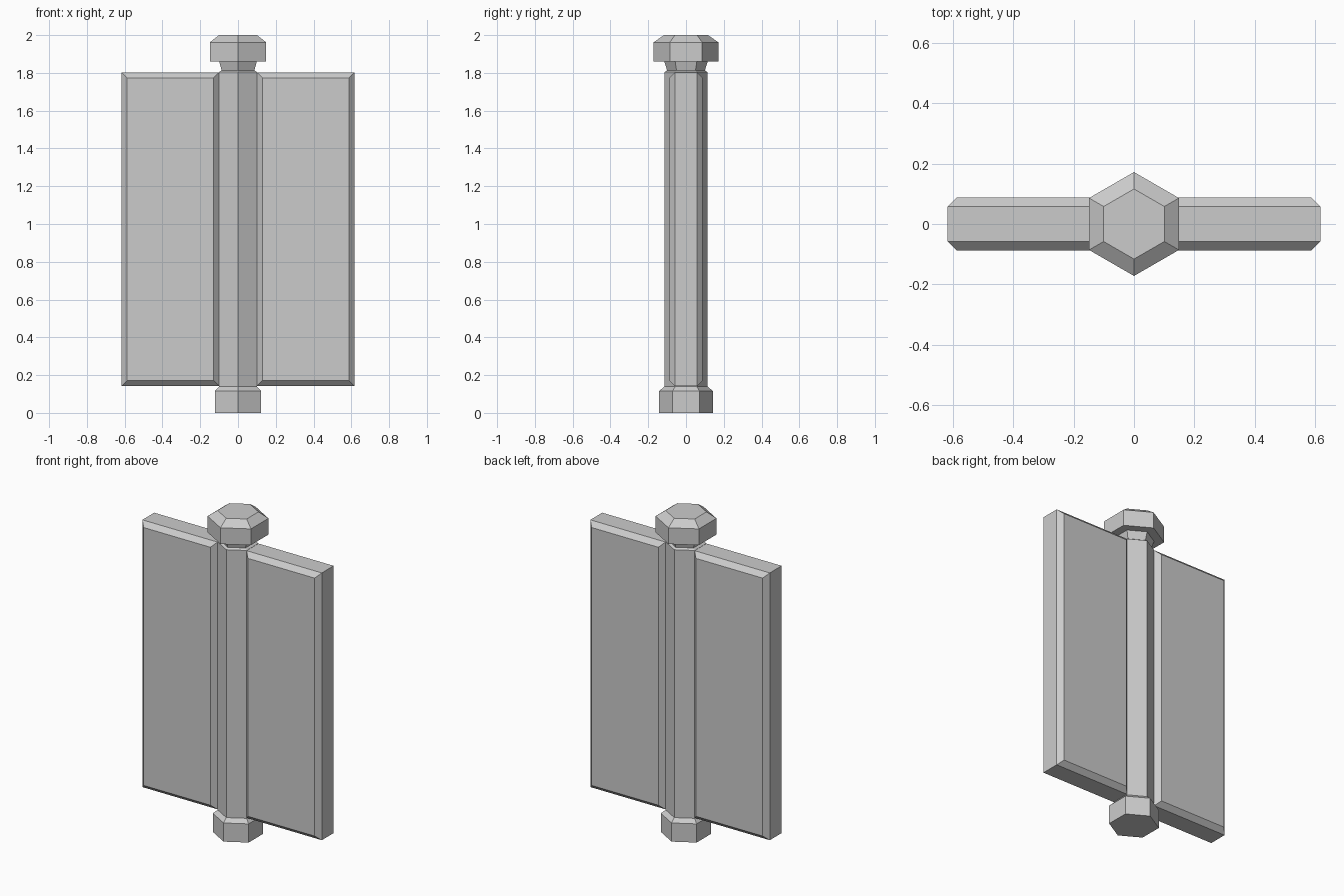
import bpy, bmesh
from math import cos, sin, pi

if "Cube" in bpy.data.objects:
    bpy.data.objects.remove(bpy.data.objects["Cube"])


def add_object(name, bm):
    bmesh.ops.recalc_face_normals(bm, faces=bm.faces)
    mesh = bpy.data.meshes.new(name)
    bm.to_mesh(mesh)
    bm.free()
    obj = bpy.data.objects.new(name, mesh)
    bpy.context.collection.objects.link(obj)
    return obj


def hex_turned(name, profile, sides=6):
    """Stack six-sided rings from (radius, height) pairs, corners facing +-y."""
    bm = bmesh.new()
    rings = []
    for r, z in profile:
        angles = [pi / 2 + 2 * pi * i / sides for i in range(sides)]
        rings.append([bm.verts.new((r * cos(a), r * sin(a), z)) for a in angles])
    for low, high in zip(rings, rings[1:]):
        for i in range(sides):
            j = (i + 1) % sides
            bm.faces.new((low[i], low[j], high[j], high[i]))
    bm.faces.new(rings[0])
    bm.faces.new(rings[-1])
    return add_object(name, bm)


# Hinge pin: foot, shaft, neck and head in one profile
hex_turned("hinge_pin", [
    (0.142, 0.0), (0.142, 0.116), (0.115, 0.139),
    (0.115, 1.804), (0.10, 1.813), (0.115, 1.861),
    (0.172, 1.861), (0.172, 1.962), (0.116, 2.0),
])

# Hinge leaf: slab with chamfered front and back rims, mirrored to the other side
x0, x1, half_y, z0, z1 = 0.10, 0.617, 0.087, 0.142, 1.803
bm = bmesh.new()
bmesh.ops.create_cube(bm, size=1)
for v in bm.verts:
    v.co.x = x1 if v.co.x > 0 else x0
    v.co.y = half_y if v.co.y > 0 else -half_y
    v.co.z = z1 if v.co.z > 0 else z0
rims = [e for e in bm.edges if e.verts[0].co.y * e.verts[1].co.y > 0]
bmesh.ops.bevel(bm, geom=rims, offset=0.029, offset_type='OFFSET',
                segments=1, affect='EDGES')
leaf = add_object("hinge_leaves", bm)
leaf.modifiers.new("mirror", 'MIRROR').use_axis = (True, False, False)
leaf.modifiers["mirror"].use_mirror_merge = False
